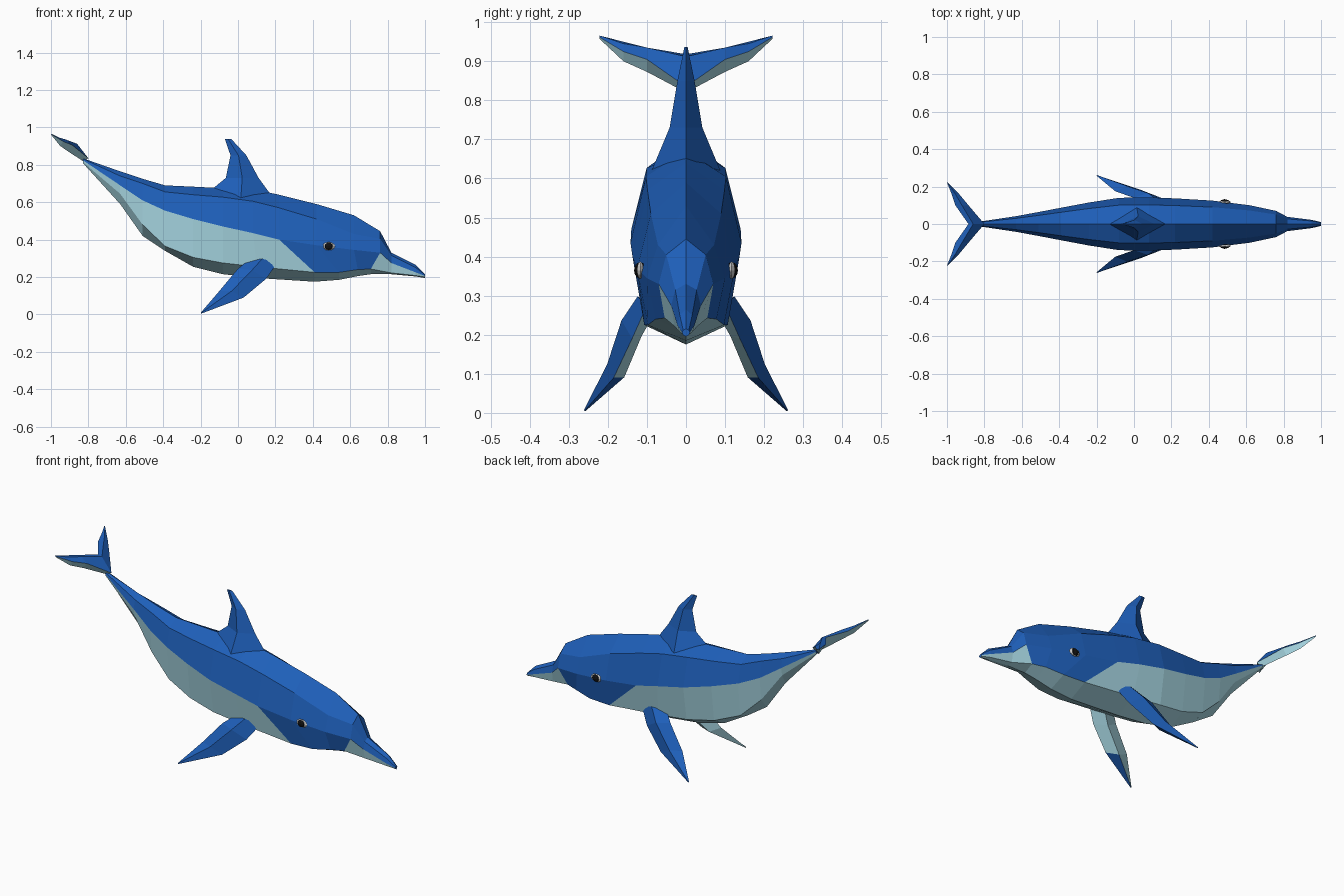
import bpy, bmesh
from mathutils import Matrix, Vector

if "Cube" in bpy.data.objects:
    bpy.data.objects.remove(bpy.data.objects["Cube"])


def material(name, rgb):
    m = bpy.data.materials.new(name)
    m.diffuse_color = (*rgb, 1)
    m.use_nodes = True
    m.node_tree.nodes["Principled BSDF"].inputs["Base Color"].default_value = m.diffuse_color
    return m


BLUE = material("blue_skin", (0.013, 0.114, 0.485))
LIGHT = material("light_belly", (0.40, 0.70, 0.79))
BLACK = material("eye_black", (0.006, 0.006, 0.006))
WHITE = material("eye_white", (0.85, 0.88, 0.88))


def finish(name, bm, mats, mirror=False):
    bmesh.ops.remove_doubles(bm, verts=bm.verts[:], dist=0.0005)
    bmesh.ops.recalc_face_normals(bm, faces=bm.faces[:])
    me = bpy.data.meshes.new(name)
    bm.to_mesh(me)
    bm.free()
    for m in mats:
        me.materials.append(m)
    ob = bpy.data.objects.new(name, me)
    bpy.context.collection.objects.link(ob)
    if mirror:
        mod = ob.modifiers.new("mirror", "MIRROR")
        mod.use_axis = (False, True, False)
        mod.use_clip = True
    return ob


def loft(name, rings, is_light, mirror=False, caps=(True, True)):
    """Skin closed rings; is_light(span, side) picks the pale colour."""
    bm = bmesh.new()
    vs = [[bm.verts.new(p) for p in r] for r in rings]
    n = len(rings[0])
    for i in range(len(vs) - 1):
        for k in range(n):
            j = (k + 1) % n
            f = bm.faces.new((vs[i][k], vs[i][j], vs[i + 1][j], vs[i + 1][k]))
            f.material_index = int(is_light(i, k))
    for cap, r in zip(caps, (vs[0], vs[-1])):
        if cap:
            bm.faces.new(r)
    return finish(name, bm, (BLUE, LIGHT), mirror)


# Body: x, z of top / shoulder / side / chine / keel, half width, chine slant
stations = [
    (-.83, .835, .832, .825, .815, .81, .012, 0),
    (-.63, .765, .74, .69, .645, .59, .042, 0),
    (-.51, .725, .70, .61, .48, .42, .064, 0),
    (-.39, .69, .655, .555, .365, .34, .087, 0),
    (-.24, .683, .64, .51, .305, .255, .115, 0),
    (-.08, .675, .627, .47, .275, .215, .14, 0),
    (.08, .67, .605, .435, .255, .195, .142, .02),
    (.22, .64, .57, .40, .225, .175, .137, .19),
    (.42, .59, .51, .37, .225, .185, .125, .12),
    (.62, .53, .43, .345, .24, .205, .10, .02),
    (.76, .445, .405, .33, .243, .215, .07, -.05),
    (.82, .33, .315, .275, .222, .215, .038, 0),
    (.95, .265, .25, .225, .208, .203, .022, 0),
    (1.0, .215, .212, .206, .2, .195, .01, 0),
]
rings = []
for x, zt, zu, zm, zl, zk, w, s in stations:
    side = [(x, w * .72, zu), (x, w, zm), (x + s, w * .78, zl)]
    rings.append([(x, 0, zt)] + side + [(x + s, 0, zk)]
                 + [(a, -b, c) for a, b, c in reversed(side)])


def belly(i, k):
    k = min(k, 7 - k)
    return k == 3 or (k == 2 and not 7 <= i <= 9)


loft("body", rings, belly)

# Dorsal fin: z, front x, back x, half thickness
fin = []
for z, xf, xb, t in [(.62, .19, -.16, .088), (.73, .11, -.065, .042),
                     (.85, .045, -.04, .022), (.937, -.035, -.07, .004)]:
    xm = xf * .5 + xb * .5
    fin.append([(xf, 0, z), (xm, t, z), (xb, 0, z), (xm, -t, z)])
fin[0][2] = (-.15, 0, .66)
loft("dorsal_fin", fin, lambda i, k: False)

# Side flippers: leading point, trailing point, thickness
flipper = []
for lead, trail, t in [((.21, .10, .275), (.05, .10, .285), .024),
                       ((.15, .138, .19), (.0, .14, .245), .026),
                       ((.03, .185, .09), (-.10, .175, .125), .022),
                       ((-.195, .26, .005), (-.2, .258, .008), .002)]:
    a, b = Vector(lead), Vector(trail)
    mid, off = (a + b) / 2, Vector((0, t, t * .75))
    flipper.append([a, mid + off, b, mid - off])
loft("flipper", flipper, lambda i, k: k == 2 or (k == 3 and i < 2), mirror=True)

# Tail fluke: y, then x/z of leading, upper, trailing and lower points
fluke = []
for y, *p in [(0, -.80, .835, -.86, .912, -.885, .918, -.83, .82),
              (.1, -.885, .905, -.92, .935, -.955, .935, -.91, .873),
              (.16, -.935, .925, -.955, .945, -.975, .95, -.95, .90),
              (.222, -.995, .962, -.997, .966, -1.0, .966, -.997, .958)]:
    fluke.append([(p[i], y, p[i + 1]) for i in range(0, 8, 2)])
loft("tail_fluke", fluke, lambda i, k: k >= 2, mirror=True, caps=(False, True))

# Eyes: pale almond with a dark pupil
for name, size, mat in [("eye_rim", (.034, .010, .022), WHITE),
                        ("eye_pupil", (.026, .016, .021), BLACK)]:
    bm = bmesh.new()
    mx = Matrix.Translation((.485, .117, .365)) @ Matrix.Diagonal((*size, 1))
    bmesh.ops.create_uvsphere(bm, u_segments=8, v_segments=6, radius=1, matrix=mx)
    finish(name, bm, (mat,), mirror=True)
